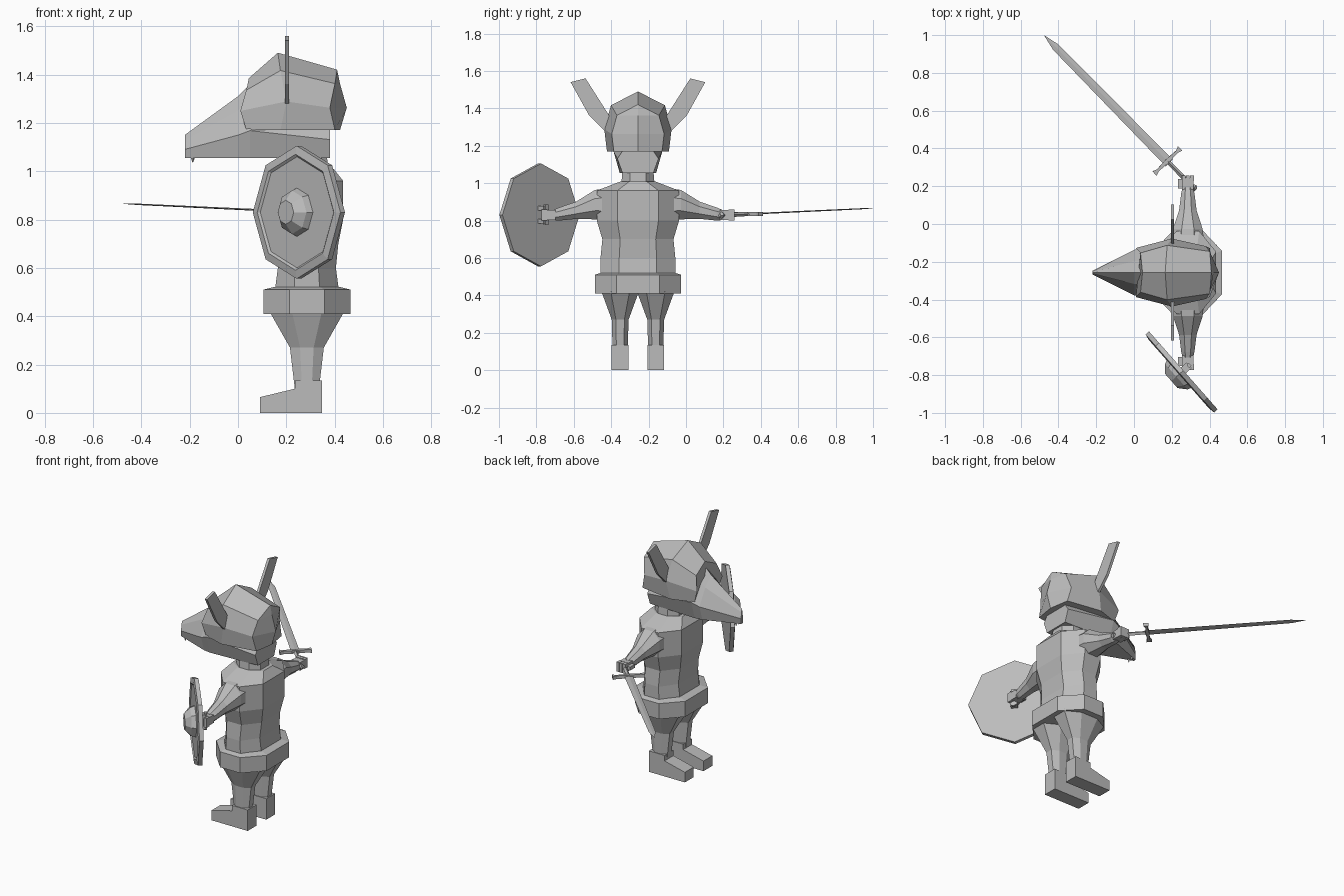
import bpy, bmesh, math
from mathutils import Vector

default_cube = bpy.data.objects.get("Cube")
if default_cube:
    bpy.data.objects.remove(default_cube)

# One flat colour for everything
grey = (.5, .5, .5, 1)
material = bpy.data.materials.new("stone_grey")
material.use_nodes = True
material.diffuse_color = grey
material.node_tree.nodes["Principled BSDF"].inputs["Base Color"].default_value = grey

# Shared landmarks
BODY = Vector((.285, -.257, 0))
SHIELD = Vector((.25, -.785, .83))
RIGHT_HAND_Z = .83
JAW = 1.055
BRIM = 1.17
X, Y, Z = Vector((1, 0, 0)), Vector((0, 1, 0)), Vector((0, 0, 1))
CORNERS = ((-1, -1), (1, -1), (1, 1), (-1, 1))


def loft(name, rings, open_end=False):
    """Skin a list of equal rings and cap the ends."""
    bm = bmesh.new()
    rows = [[bm.verts.new(point) for point in ring] for ring in rings]
    for low, high in zip(rows, rows[1:]):
        for i in range(len(low)):
            bm.faces.new((low[i - 1], low[i], high[i], high[i - 1]))
    bm.faces.new(rows[0])
    if not open_end:
        bm.faces.new(rows[-1])
    bmesh.ops.remove_doubles(bm, verts=bm.verts, dist=.0001)
    bmesh.ops.recalc_face_normals(bm, faces=bm.faces)
    mesh = bpy.data.meshes.new(name)
    bm.to_mesh(mesh)
    bm.free()
    mesh.materials.append(material)
    bpy.context.collection.objects.link(bpy.data.objects.new(name, mesh))


def round_ring(centre, u, v, radius, sides=8, turn=0):
    """Regular polygon in the plane of u and v."""
    angles = [math.tau * (i + turn) / sides for i in range(sides)]
    return [centre + (u * math.cos(a) + v * math.sin(a)) * radius for a in angles]


def chamfered_ring(centre, depth, width):
    """Chamfered rectangle, standing level."""
    half = [(depth, -width * .5), (depth, width * .5), (depth * .4, width), (-depth * .4, width)]
    return [centre + X * sign * x + Y * sign * y for sign in (1, -1) for x, y in half]


def stack(name, centre, rows):
    """Upright part from (height, half depth, half width) rows."""
    loft(name, [chamfered_ring(centre + Z * z, depth, width) for z, depth, width in rows])


def skull_ring(top_x, side_x, top, bottom, width, brow, hem):
    """Symmetric arch: ridge, brow, cheek and lower hem."""
    lean = (side_x - top_x) * .3
    drop = top - bottom
    half = [(top_x, 0, top),
            (top_x + lean, width * brow, top - drop * .23),
            (side_x, width, top - drop * .63),
            (top_x + lean, width * hem, bottom)]
    return ([Vector((x, BODY.y + y, z)) for x, y, z in half]
            + [Vector((x, BODY.y - y, z)) for x, y, z in reversed(half)])


def box(name, centre, half_u, half_v, half_w):
    """Box from its centre and three half-edge vectors."""
    loft(name, [[centre + half_u * i + half_v * j + half_w * k for i, j in CORNERS] for k in (-1, 1)])


# Body
stack("torso", BODY, ((.45, .14, .2), (.6, .12, .2), (.7, .13, .19), (.8, .15, .22), (.96, .15, .22), (1.01, .11, .09)))
stack("neck", BODY, ((.98, .09, .09), (1.1, .08, .08)))
stack("belt", BODY, ((.41, .18, .23), (.51, .18, .23), (.52, .14, .2)))

# Head with its long snout
loft("head", [skull_ring(x, x, top, JAW, width, brow=.5, hem=.75)
              for x, top, width in ((-.22, 1.15, .01), (0, 1.31, .12), (.05, 1.36, .13), (.38, 1.26, .11))])

# Helmet: face rim, widest arch, rear arch, and a ridge closing the back
loft("helmet", [skull_ring(top_x, side_x, top, BRIM, width, brow=.8, hem=.92)
                for top_x, side_x, top, width in ((.045, .01, 1.385, .13), (.165, .2, 1.49, .18),
                                                  (.41, .38, 1.42, .14), (.41, .45, 1.42, 0))],
     open_end=True)

# Parts found on both sides of the body
horn_outline = ((.14, 1.34), (.28, 1.56), (.36, 1.54), (.26, 1.36), (.18, 1.28))
toe, ankle, heel = .09, .235, .347
boot_outline = ((toe, 0), (toe, .065), (ankle, .1), (ankle, .135), (heel, .135), (heel, 0))
sleeve = ((.1, .89, .1), (.23, .885, .085), (.33, .855, .05), (.42, .835, .038), (.45, .83, .03))

for side, label in ((Y, "right_"), (-Y, "left_")):
    loft(label + "horn", [[BODY + X * x + side * y + Z * z for y, z in horn_outline] for x in (-.09, -.073)])

    hip = BODY + side * .095
    stack(label + "leg", hip, ((.42, .155, .1), (.27, .07, .045), (.1, .05, .04)))
    loft(label + "boot", [[Vector((x, hip.y + y, z)) for x, z in boot_outline] for y in (-.045, .045)])

    # Arm tapering to the wrist
    loft(label + "arm", [round_ring(BODY + side * reach + Z * height, X, Z, radius, turn=.5)
                         for reach, height, radius in sleeve])

    # Fist with three fingers and a thumb
    palm = BODY + side * .47 + Z * RIGHT_HAND_Z
    box(label + "palm", palm, X * .03, Y * .03, Z * .026)
    for finger in (-1, 0, 1):
        box(label + "finger", palm + side * .03 + X * finger * .022, X * .01, Y * .015, Z * .03)
    box(label + "thumb", palm - X * .04, X * .012, Y * .024, Z * .011)

    # Small fang below the snout tip
    gum = Vector((-.187, BODY.y, JAW)) + side * .014
    loft(label + "fang", [round_ring(gum, X, Y, .008, sides=4), round_ring(gum - Z * .02, X, Y, .001, sides=4)])

# Round shield with a raised rim and a central boss
across = Vector((.66, -.75, 0))
outward = Vector((-.75, -.66, 0))
loft("shield", [round_ring(SHIELD + outward * rise, across, Z, radius)
                for radius, rise in ((.275, -.015), (.275, .01), (.24, .016), (.23, .008),
                                     (.1, .008), (.09, .035), (.05, .07))])
for end in (-1, 1):
    box("shield_bracket", SHIELD - outward * .035 + Z * end * .035, across * .02, outward * .022, Z * .012)
box("shield_grip", SHIELD - outward * .055, across * .01, outward * .008, Z * .055)

# Sword pointing forward and slightly up from the right hand
along = Vector((-.7, .714, .033)).normalized()
edge = along.cross(Z).normalized()
flat = along.cross(edge)
grip = BODY + Y * .48 + Z * RIGHT_HAND_Z


def sword_part(name, rows):
    """Diamond section from (distance, half width, half thickness) rows."""
    loft(name, [[grip + along * distance + offset
                 for offset in (edge * width, flat * thick, -edge * width, -flat * thick)]
                for distance, width, thick in rows])


sword_part("blade", ((.14, .026, .004), (1, .02, .003), (1.085, .001, .001)))
sword_part("grip", ((-.04, .013, .013), (.15, .011, .011)))
sword_part("pommel", ((-.06, .01, .01), (-.045, .02, .02), (-.025, .01, .01)))

# Crossguard flaring at both ends
loft("guard", [[grip + along * (.155 + i * width) + edge * reach + flat * j * .01 for i, j in CORNERS]
               for reach, width in ((-.095, .016), (-.07, .007), (0, .011), (.07, .007), (.095, .016))])
